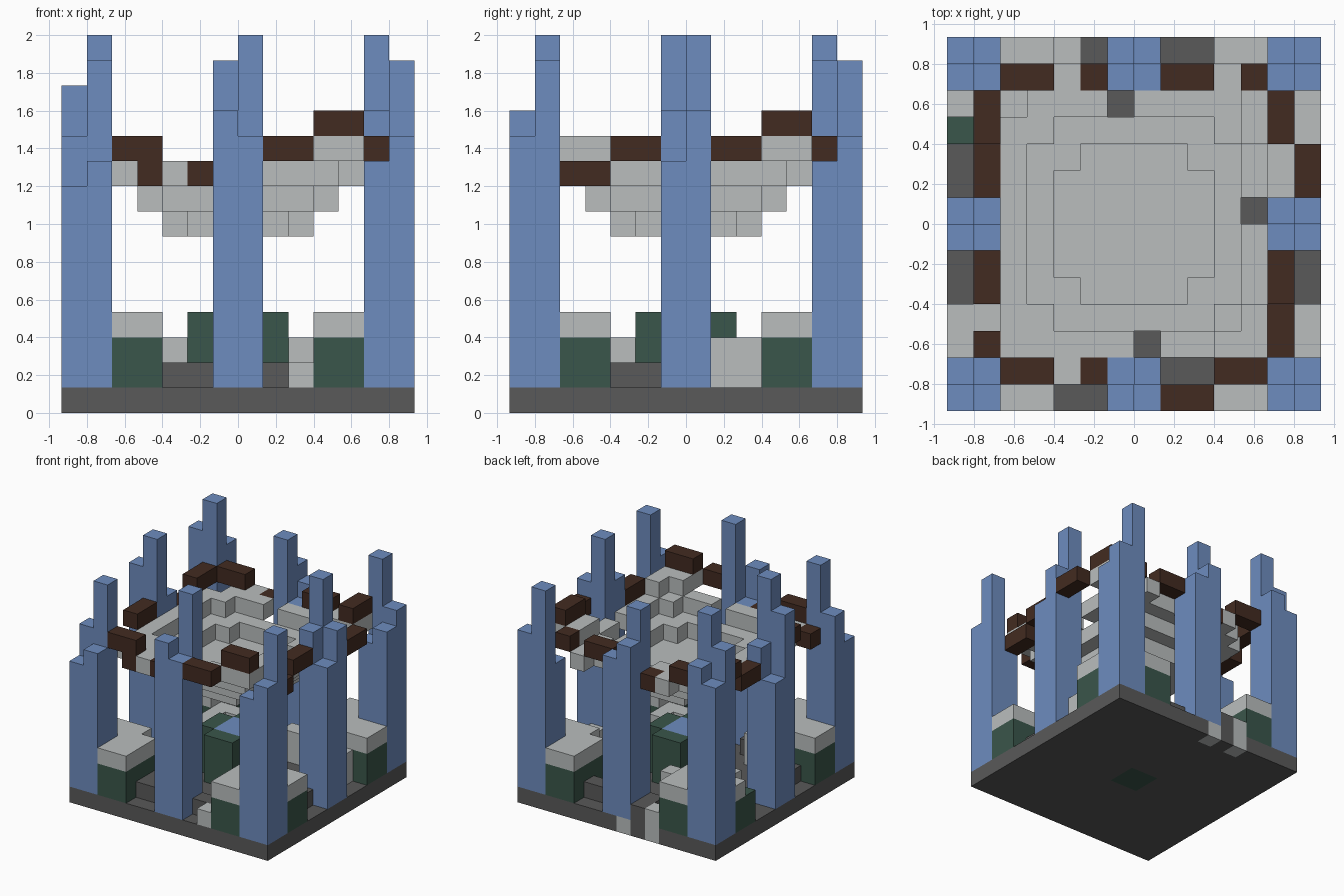
import bpy
import bmesh
from mathutils import Vector

N = 14            # blocks along each side
U = 2 / 15        # block size

cube = bpy.data.objects.get("Cube")
if cube:
    bpy.data.objects.remove(cube, do_unlink=True)


def material(name, rgb):
    m = bpy.data.materials.new(name)
    m.use_nodes = True
    m.diffuse_color = (*rgb, 1)
    m.node_tree.nodes["Principled BSDF"].inputs["Base Color"].default_value = (*rgb, 1)
    return m


BLUE = material("slate blue", (0.155, 0.265, 0.52))
LIGHT = material("light stone", (0.49, 0.515, 0.515))
DARK = material("dark stone", (0.1, 0.1, 0.1))
BROWN = material("dark brown", (0.055, 0.024, 0.015))
GREEN = material("moss green", (0.042, 0.093, 0.069))

AXES = [Vector(a) for a in ((1, 0, 0), (0, 1, 0), (0, 0, 1))]


def blocks(name, cells, mat):
    """Skin a set of grid cells, leaving out faces between neighbours."""
    cells = set(cells)
    bm = bmesh.new()
    for c in cells:
        mid = Vector(c) + Vector((0.5, 0.5, 0.5))
        for k in range(3):
            for s in (-1, 1):
                n = AXES[k] * s
                if tuple(int(v) for v in Vector(c) + n) in cells:
                    continue
                a, b = AXES[(k + 1) % 3] / 2, AXES[(k + 2) % 3] / 2 * s
                ring = [mid + n / 2 + p for p in (-a - b, a - b, a + b, b - a)]
                bm.faces.new([bm.verts.new(((v.x - N / 2) * U, (v.y - N / 2) * U, v.z * U))
                              for v in ring])
    bmesh.ops.remove_doubles(bm, verts=bm.verts, dist=U / 100)
    me = bpy.data.meshes.new(name)
    bm.to_mesh(me)
    bm.free()
    me.materials.append(mat)
    ob = bpy.data.objects.new(name, me)
    bpy.context.collection.objects.link(ob)
    return ob


def box(xs, ys, zs):
    """Cells of an inclusive box."""
    span = lambda r: range(r[0], r[1] + 1)
    return {(i, j, k) for i in span(xs) for j in span(ys) for k in span(zs)}


def disc(size, total, z):
    """Square layer with cut corners around the centre."""
    c = (N - 1) / 2
    return {(i, j, z) for i in range(N) for j in range(N)
            if max(abs(i - c), abs(j - c)) < size and abs(i - c) + abs(j - c) <= total}


# Base slab with a green core and pale edge stones
core = box((6, 7), (6, 7), (0, 0))
edge_stones = {(4, 13, 0), (6, 13, 0)}
blocks("base", box((0, 13), (0, 13), (0, 0)) - core - edge_stones, DARK)
blocks("base_core", core, GREEN)
blocks("base_edge_stones", edge_stones | {(4, 13, 1)}, LIGHT)

# Eight pillars, each four columns: heights near-left, near-right, far-left, far-right
pillars = {
    "front_right_pillar": (0, 0, (9, 10, 11, 14)),
    "front_pillar": (6, 0, (12, 11, 10, 15)),
    "front_left_pillar": (12, 0, (10, 11, 9, 14)),
    "right_pillar": (0, 6, (13, 15, 9, 11)),
    "left_pillar": (12, 6, (12, 10, 15, 12)),
    "back_right_pillar": (0, 12, (13, 15, 11, 12)),
    "back_pillar": (6, 12, (14, 10, 12, 11)),
    "back_left_pillar": (12, 12, (9, 10, 14, 11)),
}
for name, (x, y, tops) in pillars.items():
    cells = set()
    for n, top in enumerate(tops):
        i, j = x + n % 2, y + n // 2
        cells |= box((i, i), (j, j), (1, top - 1))
    blocks(name, cells, BLUE)

# Corner planters: green body, pale cap, wrapped around each corner pillar
for sx in (0, 1):
    for sy in (0, 1):
        flip = lambda c: ((13 - c[0]) if sx else c[0], (13 - c[1]) if sy else c[1], c[2])
        body = {flip(c) for c in box((0, 3), (0, 3), (1, 2))
                if max(c[:2]) > 1 and c[:2] != (3, 3)}
        cap = {(i, j, 3) for i, j, k in body} - {(0, 10, 3)}
        tag = ("back" if sy else "front") + ("_left" if sx else "_right")
        blocks(tag + "_planter", body, GREEN)
        blocks(tag + "_planter_cap", cap, LIGHT)
        blocks(tag + "_step", {flip(c) for c in box((3, 4), (3, 4), (1, 2))
                               if c[:2] != (4, 4)}, LIGHT)

# Low stones between the pillars
blocks("pale_stones", box((9, 9), (0, 0), (1, 1)) | box((12, 12), (8, 9), (1, 2))
       | box((4, 5), (10, 10), (1, 2)) | box((8, 9), (10, 10), (1, 2))
       | box((3, 3), (8, 9), (1, 2)), LIGHT)
blocks("dark_stones", box((4, 5), (1, 2), (1, 1)) | box((8, 9), (1, 1), (1, 1))
       | box((12, 12), (4, 5), (1, 1)) | box((1, 1), (4, 5), (1, 1))
       | box((5, 5), (12, 13), (1, 1)) | box((8, 9), (12, 12), (1, 1)), DARK)

# Central pool
water = box((6, 7), (6, 7), (1, 3))
rim = {(i, j, k) for k in (1, 2, 3) for i, j, _ in disc(2, 2, 0)} - water
blocks("pool_rim", rim, GREEN)
blocks("pool_water", water, BLUE)

# Stepped bowl hanging between the pillars
floor = disc(3, 4, 7)
middle = disc(4, 6, 8) - {(i, j, 8) for i, j, _ in floor}
gaps = {(6, 11, 9), (11, 7, 9), (7, 2, 9)}
upper = disc(5, 8, 9) - {(i, j, 9) for i, j, _ in disc(4, 6, 0)} - gaps
blocks("bowl_floor", floor, LIGHT)
blocks("bowl_middle_step", middle, LIGHT)
blocks("bowl_upper_step", upper | {(2, 2, 9), (4, 1, 9), (4, 12, 9), (10, 12, 9)}, LIGHT)
blocks("bowl_high_corners", box((10, 11), (1, 2), (10, 10)) | box((11, 11), (3, 3), (10, 10))
       | box((11, 12), (10, 11), (10, 10)), LIGHT)

# Brown beams around the bowl: x range, y range, layer range
beams = [
    ((2, 3), (1, 1), (10, 10)), ((3, 3), (1, 1), (9, 9)), ((5, 5), (1, 1), (9, 9)),
    ((8, 9), (0, 0), (10, 10)), ((10, 11), (1, 1), (11, 11)),
    ((12, 12), (2, 3), (9, 9)), ((12, 12), (4, 5), (10, 10)),
    ((13, 13), (8, 9), (10, 10)), ((12, 12), (10, 11), (11, 11)),
    ((2, 3), (12, 12), (10, 10)), ((5, 5), (12, 12), (9, 9)),
    ((8, 9), (12, 12), (10, 10)), ((11, 11), (12, 12), (10, 10)),
    ((1, 1), (2, 2), (9, 9)), ((1, 1), (4, 5), (10, 10)),
    ((1, 1), (8, 9), (9, 9)), ((1, 1), (10, 11), (10, 10)),
]
for n, b in enumerate(beams, 1):
    blocks(f"beam_{n}", box(*b), BROWN)
